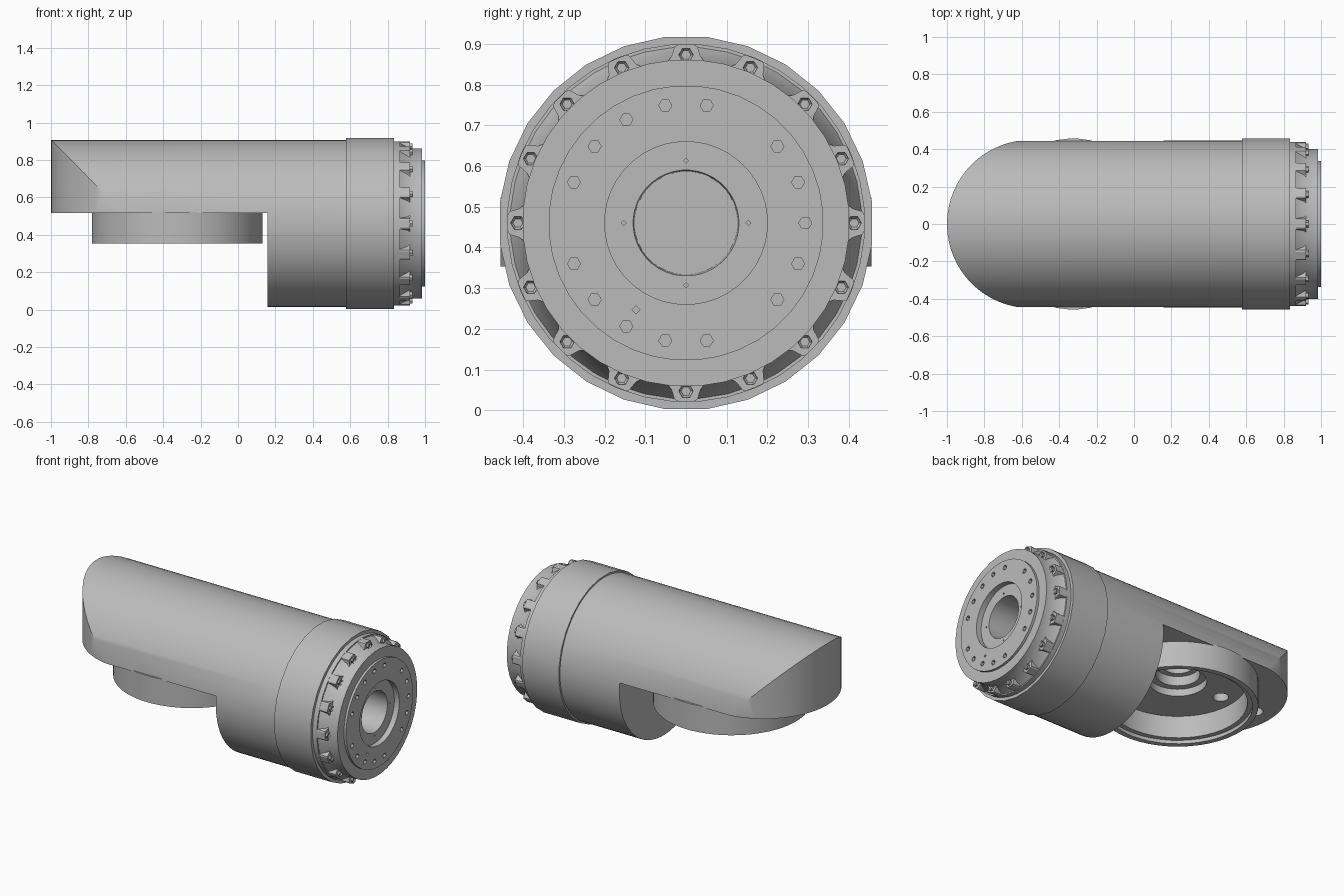
import bpy, bmesh
from math import sin, cos, pi, radians
from mathutils import Matrix, Vector

cube = bpy.data.objects.get("Cube")
if cube:
    bpy.data.objects.remove(cube)

grey = bpy.data.materials.new("machined_grey")
grey.use_nodes = True
grey.diffuse_color = (0.5, 0.5, 0.5, 1)
grey.node_tree.nodes["Principled BSDF"].inputs["Base Color"].default_value = (0.5, 0.5, 0.5, 1)

AXIS_Z = 0.46          # height of the horizontal main axis
FLANGE_X = -0.325      # centre of the vertical flange


def finish(name, bm):
    bmesh.ops.recalc_face_normals(bm, faces=bm.faces)
    me = bpy.data.meshes.new(name)
    bm.to_mesh(me)
    bm.free()
    me.materials.append(grey)
    ob = bpy.data.objects.new(name, me)
    bpy.context.collection.objects.link(ob)
    return ob


def smooth(ob):
    bpy.ops.object.select_all(action='DESELECT')
    ob.select_set(True)
    bpy.context.view_layer.objects.active = ob
    bpy.ops.object.shade_smooth_by_angle(angle=radians(30))


def boolean(ob, cutter, op='DIFFERENCE'):
    mod = ob.modifiers.new("cut", 'BOOLEAN')
    mod.operation, mod.object, mod.solver = op, cutter, 'EXACT'
    bpy.context.view_layer.objects.active = ob
    bpy.ops.object.modifier_apply(modifier=mod.name)
    bpy.data.objects.remove(cutter)


def along_x(h, r, a):
    return Vector((h, r * sin(a), AXIS_Z + r * cos(a)))


def along_z(h, r, a):
    return Vector((FLANGE_X + r * cos(a), r * sin(a), h))


def lathe(name, profile, place, n):
    """Spin (height, radius) points around an axis; radius 0 closes the ends."""
    bm = bmesh.new()
    rings = []
    for h, r in profile:
        count = n if r else 1
        rings.append([bm.verts.new(place(h, r, 2 * pi * (i + 0.5) / n)) for i in range(count)])
    for a, b in zip(rings, rings[1:]):
        for i in range(n):
            j = (i + 1) % n
            quad = [a[i % len(a)], a[j % len(a)], b[j % len(b)], b[i % len(b)]]
            bm.faces.new(list(dict.fromkeys(quad)))
    return finish(name, bm)


def add_prism(bm, outline, depth):
    """Extrude a closed outline of vectors; returns the far cap."""
    face = bm.faces.new([bm.verts.new(p) for p in outline])
    ext = bmesh.ops.extrude_face_region(bm, geom=[face])["geom"]
    bmesh.ops.translate(bm, vec=depth, verts=[v for v in ext if isinstance(v, bmesh.types.BMVert)])
    return next(f for f in ext if isinstance(f, bmesh.types.BMFace))


def hexagon(x, r, a, size, sides=6):
    c = along_x(x, r, a)
    return [c + Vector((0, size * cos(2 * pi * i / sides), size * sin(2 * pi * i / sides)))
            for i in range(sides)]


# Main housing: cylinder, notched below the arm and rounded at its far end
housing = lathe("housing", [(-1.1, 0), (-1.1, 0.448), (0.6, 0.448), (0.6, 0)], along_x, 64)

bm = bmesh.new()
bmesh.ops.create_cube(bm, size=2, matrix=Matrix.Translation((-0.843, 0, -0.485)))
boolean(housing, finish("notch_cutter", bm))

bm = bmesh.new()
arc = [Vector((-0.55 - 0.45 * cos(a), 0.45 * sin(a), -0.5))
       for a in [radians(-90 + 180 * i / 32) for i in range(33)]]
add_prism(bm, arc + [Vector((0.58, 0.45, -0.5)), Vector((0.58, -0.45, -0.5))], Vector((0, 0, 2)))
boolean(housing, finish("plan_cutter", bm), 'INTERSECT')

# Stepped central bore and small holes in the housing underside
boolean(housing, lathe("bore_cutter", [(0.4, 0), (0.4, 0.165), (0.56, 0.165), (0.56, 0.125),
                                       (0.62, 0.125), (0.62, 0.09), (0.72, 0.09), (0.72, 0)], along_z, 32))
bm = bmesh.new()
for x in (-0.625, -0.88):
    ring = [Vector((x + 0.045 * cos(a), 0.02 + 0.045 * sin(a), 0.45))
            for a in [2 * pi * i / 20 for i in range(20)]]
    add_prism(bm, ring, Vector((0, 0, 0.15)))
boolean(housing, finish("hole_cutter", bm))
smooth(housing)

# Hollow flange ring under the arm
flange = lathe("flange", [(0.522, 0.457), (0.353, 0.457), (0.353, 0.425), (0.375, 0.425),
                          (0.375, 0.395), (0.522, 0.395), (0.522, 0.457)], along_z, 48)
smooth(flange)

# Collar around the drive end
collar = lathe("collar", [(0.577, 0.43), (0.577, 0.46), (0.835, 0.46), (0.835, 0.43), (0.577, 0.43)],
               along_x, 28)
smooth(collar)

# Drive head with stepped face, recess and central bore
head = lathe("drive_head", [(0.57, 0), (0.57, 0.44), (0.865, 0.44), (0.865, 0.432), (0.92, 0.402),
                            (0.985, 0.402), (0.985, 0.338), (1.0, 0.338), (1.0, 0.2), (0.965, 0.2),
                            (0.965, 0.13), (0.7, 0.127), (0.7, 0)], along_x, 40)
bm = bmesh.new()
for i in range(18):
    if i % 6 != 3:     # three of the eighteen positions stay empty
        add_prism(bm, hexagon(0.965, 0.293, radians(20 * i + 30 - 60 + 0), 0.016), Vector((0.1, 0, 0)))
for i in range(4):
    add_prism(bm, hexagon(0.95, 0.153, pi * i / 2, 0.006, 4), Vector((0.1, 0, 0)))
add_prism(bm, hexagon(0.975, 0.246, radians(210), 0.01, 4), Vector((0.1, 0, 0)))
boolean(head, finish("bolt_hole_cutter", bm))
smooth(head)

# Ring of sixteen lugs, each with a socket-headed bolt
half = [(0.052, 0.39), (0.036, 0.408), (0.028, 0.434), (0.02, 0.438)]
outline = half + [(-t, r) for t, r in reversed(half)]
lugs, bolts = bmesh.new(), bmesh.new()
for i in range(16):
    a = 2 * pi * i / 16
    turn = Matrix.Rotation(-a, 3, 'X')
    centre = Vector((0, 0, AXIS_Z))
    add_prism(lugs, [centre + turn @ Vector((0.86, t, r)) for t, r in outline], Vector((0.06, 0, 0)))
    cap = add_prism(bolts, hexagon(0.915, 0.413, a, 0.018), Vector((0.018, 0, 0)))
    bmesh.ops.inset_individual(bolts, faces=[cap], thickness=0.006)
    bmesh.ops.translate(bolts, vec=(-0.008, 0, 0), verts=cap.verts)
finish("lugs", lugs)
finish("lug_bolts", bolts)
